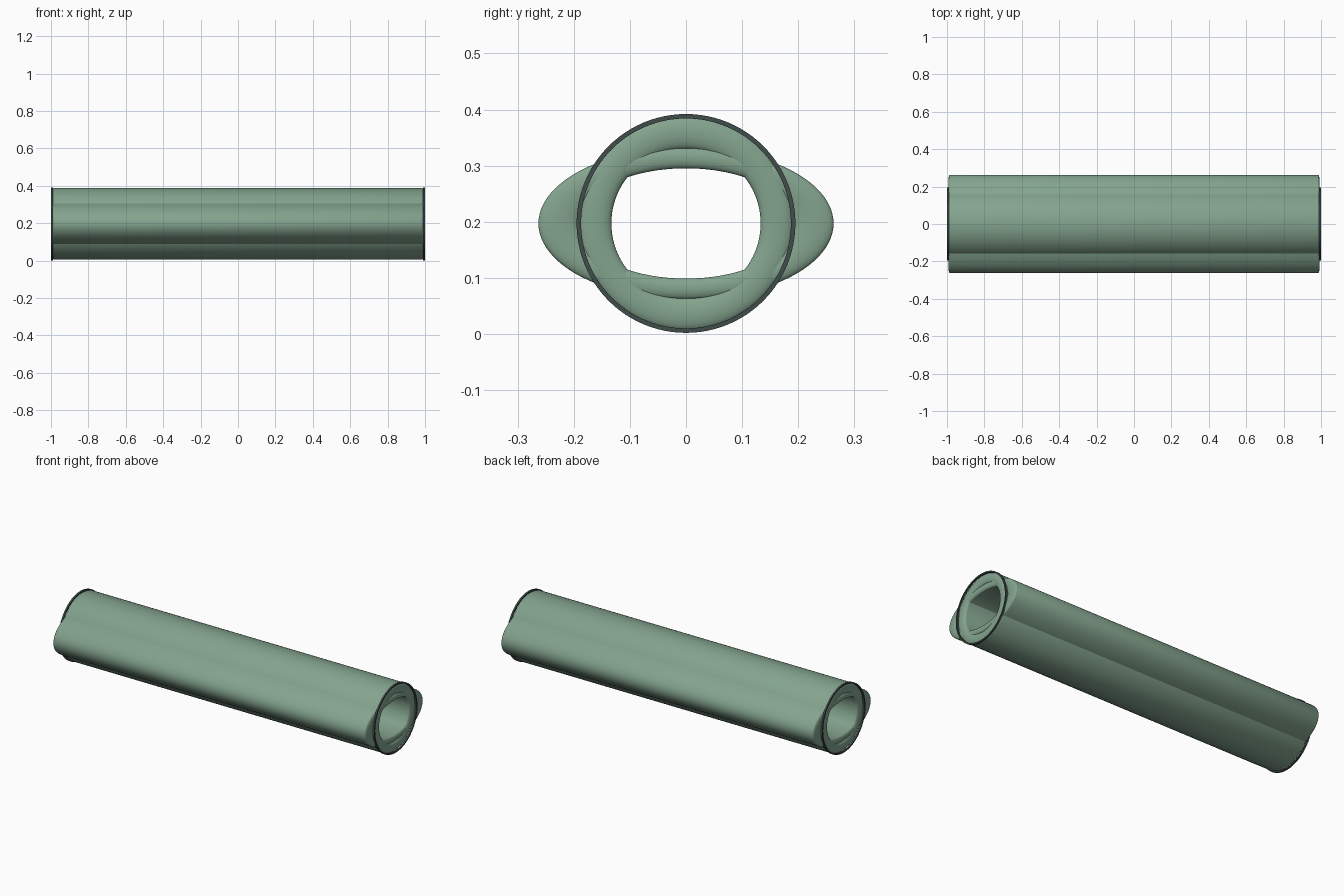
import bpy, bmesh, math

if "Cube" in bpy.data.objects:
    bpy.data.objects.remove(bpy.data.objects["Cube"])

ZC = 0.197
SEG = 96


def material(name, color):
    m = bpy.data.materials.new(name)
    m.diffuse_color = (*color, 1)
    m.use_nodes = True
    m.node_tree.nodes["Principled BSDF"].inputs["Base Color"].default_value = m.diffuse_color
    return m


GREEN = material("sage_green", (0.23, 0.37, 0.27))
DARK = material("dark_green", (0.05, 0.075, 0.07))


def revolve(name, profile, mat, sy=1.0, sz=1.0):
    """Spin a closed (x, radius) profile round the x axis, squashed by sy, sz."""
    bm = bmesh.new()
    rings = []
    for i in range(SEG):
        a = 2 * math.pi * i / SEG
        rings.append([bm.verts.new((x, r * math.cos(a) * sy, r * math.sin(a) * sz + ZC))
                      for x, r in profile])
    n = len(profile)
    for i in range(SEG):
        p, q = rings[i], rings[(i + 1) % SEG]
        for j in range(n):
            k = (j + 1) % n
            bm.faces.new((p[j], p[k], q[k], q[j]))
    bmesh.ops.recalc_face_normals(bm, faces=bm.faces)
    me = bpy.data.meshes.new(name)
    bm.to_mesh(me)
    bm.free()
    ob = bpy.data.objects.new(name, me)
    bpy.context.collection.objects.link(ob)
    me.materials.append(mat)
    bpy.ops.object.select_all(action='DESELECT')
    ob.select_set(True)
    bpy.context.view_layer.objects.active = ob
    bpy.ops.object.shade_smooth_by_angle(angle=math.radians(40))
    return ob


def tube_profile(half, r_out, r_in, bulge):
    """Long hollow wall with shallow rounded ends."""
    mid, w = (r_out + r_in) / 2, (r_out - r_in) / 2
    end = [(half - bulge + bulge * math.sin(t), mid + w * math.cos(t))
           for t in (math.pi * i / 12 for i in range(13))]
    return end + [(-x, r) for x, r in reversed(end)]


# Round main tube
revolve("round_tube", tube_profile(0.995, 0.191, 0.133, 0.012), GREEN)

# Wide flattened tube running through it
revolve("oval_tube", tube_profile(0.993, 0.191, 0.139, 0.010), GREEN, 1.377, 0.707)

# Thin dark rims at both ends
for side, s in (("right", 1), ("left", -1)):
    revolve(side + "_end_rim",
            [(s * 0.990, 0.187), (s * 1.0, 0.187), (s * 1.0, 0.195), (s * 0.990, 0.195)], DARK)

# Slim raised seam along the upper front
bpy.ops.mesh.primitive_cylinder_add(vertices=16, radius=0.014, depth=1.70,
                                    location=(-0.13, -0.1015, ZC + 0.1455),
                                    rotation=(0, math.pi / 2, 0))
seam = bpy.context.object
seam.name = "seam"
seam.data.materials.append(GREEN)
bpy.ops.object.shade_smooth_by_angle(angle=math.radians(40))
